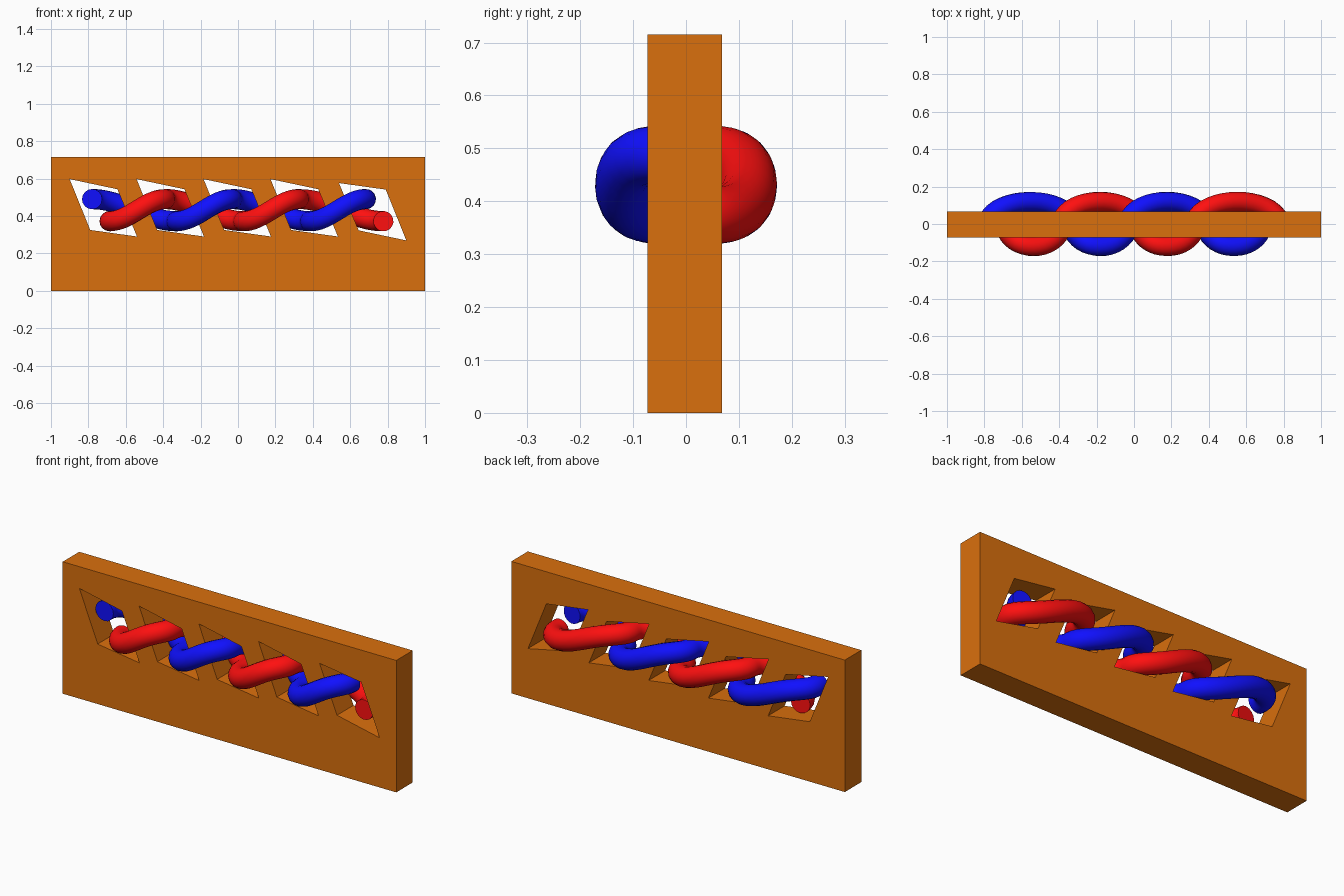
import bpy, bmesh
from math import sin, cos, pi

if "Cube" in bpy.data.objects:
    bpy.data.objects.remove(bpy.data.objects["Cube"])

ZC = 0.431            # height of the twist axis
AY, BZ, R = 0.118, 0.059, 0.054   # strand swing in y, in z, and tube radius
FRONT, BACK, END = 0.15, 0.207, 0.225  # half-widths of the arcs in x


def material(name, rgb):
    m = bpy.data.materials.new(name)
    m.diffuse_color = (*rgb, 1)
    m.use_nodes = True
    m.node_tree.nodes["Principled BSDF"].inputs["Base Color"].default_value = m.diffuse_color
    return m


def prisms(name, outlines, y0, y1):
    """One mesh of x-z outlines extruded along y."""
    bm = bmesh.new()
    for outline in outlines:
        face = bm.faces.new([bm.verts.new((x, y0, z)) for x, z in outline])
        ext = bmesh.ops.extrude_face_region(bm, geom=[face])
        moved = [v for v in ext["geom"] if isinstance(v, bmesh.types.BMVert)]
        bmesh.ops.translate(bm, verts=moved, vec=(0, y1 - y0, 0))
    bmesh.ops.recalc_face_normals(bm, faces=bm.faces)
    mesh = bpy.data.meshes.new(name)
    bm.to_mesh(mesh)
    bm.free()
    ob = bpy.data.objects.new(name, mesh)
    bpy.context.collection.objects.link(ob)
    return ob


def activate(ob):
    bpy.ops.object.select_all(action='DESELECT')
    ob.select_set(True)
    bpy.context.view_layer.objects.active = ob


# plate with five slanted windows; the last one is the first turned half round
plate = prisms("plate", [[(-1, 0), (1, 0), (1, 0.715), (-1, 0.715)]], -0.073, 0.068)
slot = [(-0.9, 0.597), (-0.79, 0.325), (-0.54, 0.29), (-0.645, 0.543)]
holes = [[(x + i * 0.358, z) for x, z in slot] for i in range(4)]
holes.append([(-x, 2 * 0.433 - z) for x, z in slot])
cutter = prisms("window_cutter", holes, -0.3, 0.3)
cutter.hide_render = True
mod = plate.modifiers.new("windows", 'BOOLEAN')
mod.operation, mod.solver, mod.object = 'DIFFERENCE', 'EXACT', cutter
activate(plate)
bpy.ops.object.modifier_apply(modifier=mod.name)
bpy.data.objects.remove(cutter)
plate.data.materials.append(material("orange", (0.7, 0.16, 0.004)))


def strand(name, start, arcs, mat):
    """Tube weaving through the plate: arcs are (side, half width) pairs."""
    pts, x, n = [], start, 18
    for k, (side, w) in enumerate(arcs):
        for i in range(0 if k == 0 else 1, n + 1):
            c = cos(pi * i / n)
            pts.append((x + w * (1 - c), side * AY * sin(pi * i / n),
                        ZC + side * BZ * sin(c * pi / 2)))
        x += 2 * w
    # short straight ends reaching towards the front
    first, last = pts[0], pts[-1]
    if arcs[0][0] > 0:
        pts.insert(0, (first[0], -0.03, first[2]))
    if arcs[-1][0] > 0:
        pts.append((last[0], -0.03, last[2]))
    cu = bpy.data.curves.new(name, 'CURVE')
    cu.dimensions = '3D'
    cu.bevel_depth, cu.bevel_resolution = R, 6
    cu.use_fill_caps = True
    sp = cu.splines.new('POLY')
    sp.points.add(len(pts) - 1)
    for p, co in zip(sp.points, pts):
        p.co = (*co, 1)
    ob = bpy.data.objects.new(name, cu)
    bpy.context.collection.objects.link(ob)
    activate(ob)
    bpy.ops.object.convert(target='MESH')
    ob = bpy.context.object
    ob.data.materials.clear()
    ob.data.materials.append(mat)
    bpy.ops.object.shade_smooth_by_angle()


# two strands twisted half a turn apart
strand("red_strand", -0.687, [(-1, FRONT), (1, BACK), (-1, FRONT), (1, END)],
       material("red", (1, 0.005, 0.005)))
strand("blue_strand", -0.78, [(1, END), (-1, FRONT), (1, BACK), (-1, FRONT)],
       material("blue", (0.005, 0.005, 1)))
